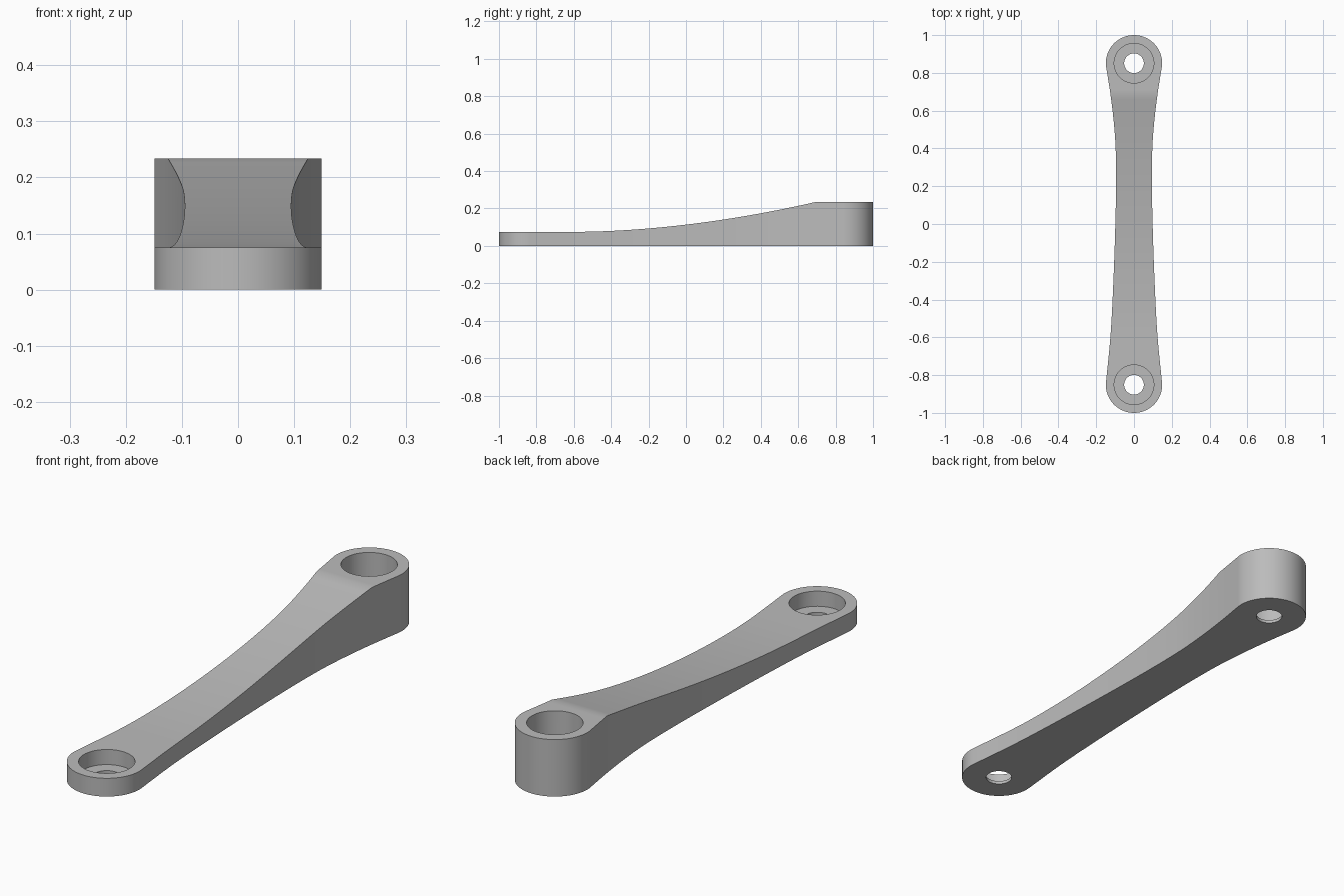
import bpy, bmesh, math

cube = bpy.data.objects.get("Cube")
if cube:
    bpy.data.objects.remove(cube, do_unlink=True)

END_Y, END_R = 0.851, 0.149
BORE_R, HOLE_R, FLOOR_Z = 0.105, 0.052, 0.013
LOW, HIGH = 0.075, 0.234
RAMP_START, RAMP_END = -0.6, 0.69

# Half widths of the waisted arm, as (y, half width)
WAIST = [(-0.836, 0.148), (-0.6, 0.125), (-0.35, 0.111), (-0.05, 0.100),
         (0.2, 0.095), (0.4, 0.097), (0.54, 0.107), (0.69, 0.125), (0.829, 0.147)]


def top_height(y):
    t = min(max((y - RAMP_START) / (RAMP_END - RAMP_START), 0), 1)
    return LOW + (HIGH - LOW) * t ** 1.85


def slope(i):
    a, b = WAIST[max(i - 1, 0)], WAIST[min(i + 1, len(WAIST) - 1)]
    return (b[1] - a[1]) / (b[0] - a[0])


def half_width(y):
    # Smooth Hermite curve through the waist points
    i = max(k for k in range(len(WAIST) - 1) if WAIST[k][0] <= y)
    (y0, w0), (y1, w1) = WAIST[i], WAIST[i + 1]
    d = y1 - y0
    t = (y - y0) / d
    s = t * t * (3 - 2 * t)
    return (w0 + (w1 - w0) * s + d * slope(i) * t * (1 - t) ** 2
            - d * slope(i + 1) * t * t * (1 - t))


# Stations along the arm: round end, waist, round end
def end_arc(join_y, sign):
    reach = math.acos((END_Y - abs(join_y)) / END_R * -1)
    angles = [reach * k / 24 for k in range(24)]
    return [(sign * (END_Y + END_R * math.cos(a)), END_R * math.sin(a)) for a in angles]


first, last = WAIST[0][0], WAIST[-1][0]
ys = [first + (RAMP_START - first) * k / 8 for k in range(8)]
ys += [RAMP_START + (RAMP_END - RAMP_START) * k / 40 for k in range(40)]
ys += [RAMP_END + (last - RAMP_END) * k / 6 for k in range(6)] + [last - 1e-6]
stations = end_arc(first, -1) + [(y, half_width(y)) for y in ys] + end_arc(last, 1)[::-1]

# Arm body
bm = bmesh.new()
rows = []
for y, w in stations:
    xs = (-w, w) if w > 1e-5 else (0,)
    rows.append([[bm.verts.new((x, y, z)) for x in xs] for z in (0, top_height(y))])
for a, b in zip(rows, rows[1:]):
    bm.faces.new(a[1] + b[1][::-1])
    for s in (0, -1):
        bm.faces.new((a[0][s], b[0][s], b[1][s], a[1][s]))
bm.faces.new([r[0][0] for r in rows] + [r[0][1] for r in rows[::-1] if len(r[0]) > 1])
bmesh.ops.recalc_face_normals(bm, faces=bm.faces)
mesh = bpy.data.meshes.new("arm")
bm.to_mesh(mesh)
bm.free()
arm = bpy.data.objects.new("arm", mesh)
bpy.context.collection.objects.link(arm)

# Plain grey metal
metal = bpy.data.materials.new("grey_metal")
metal.use_nodes = True
colour = (0.5, 0.5, 0.5, 1)
metal.diffuse_color = colour
metal.node_tree.nodes["Principled BSDF"].inputs["Base Color"].default_value = colour
mesh.materials.append(metal)


# Counterbores and through holes
def bore(radius, y, low, high):
    bpy.ops.mesh.primitive_cylinder_add(vertices=64, radius=radius, depth=high - low,
                                        location=(0, y, (low + high) / 2))
    cutter = bpy.context.object
    cutter.name = "bore_cutter"
    cutter.hide_render = True
    cutter.data.materials.append(metal)
    bpy.context.view_layer.objects.active = arm
    mod = arm.modifiers.new("bore", 'BOOLEAN')
    mod.operation = 'DIFFERENCE'
    mod.solver = 'EXACT'
    mod.object = cutter
    bpy.ops.object.modifier_apply(modifier=mod.name)
    bpy.data.objects.remove(cutter, do_unlink=True)


for y in (-END_Y, END_Y):
    bore(BORE_R, y, FLOOR_Z, 0.4)
    bore(HOLE_R, y, -0.1, 0.1)

bpy.ops.object.select_all(action='DESELECT')
arm.select_set(True)
bpy.context.view_layer.objects.active = arm
bpy.ops.object.shade_smooth_by_angle(angle=math.radians(30))
